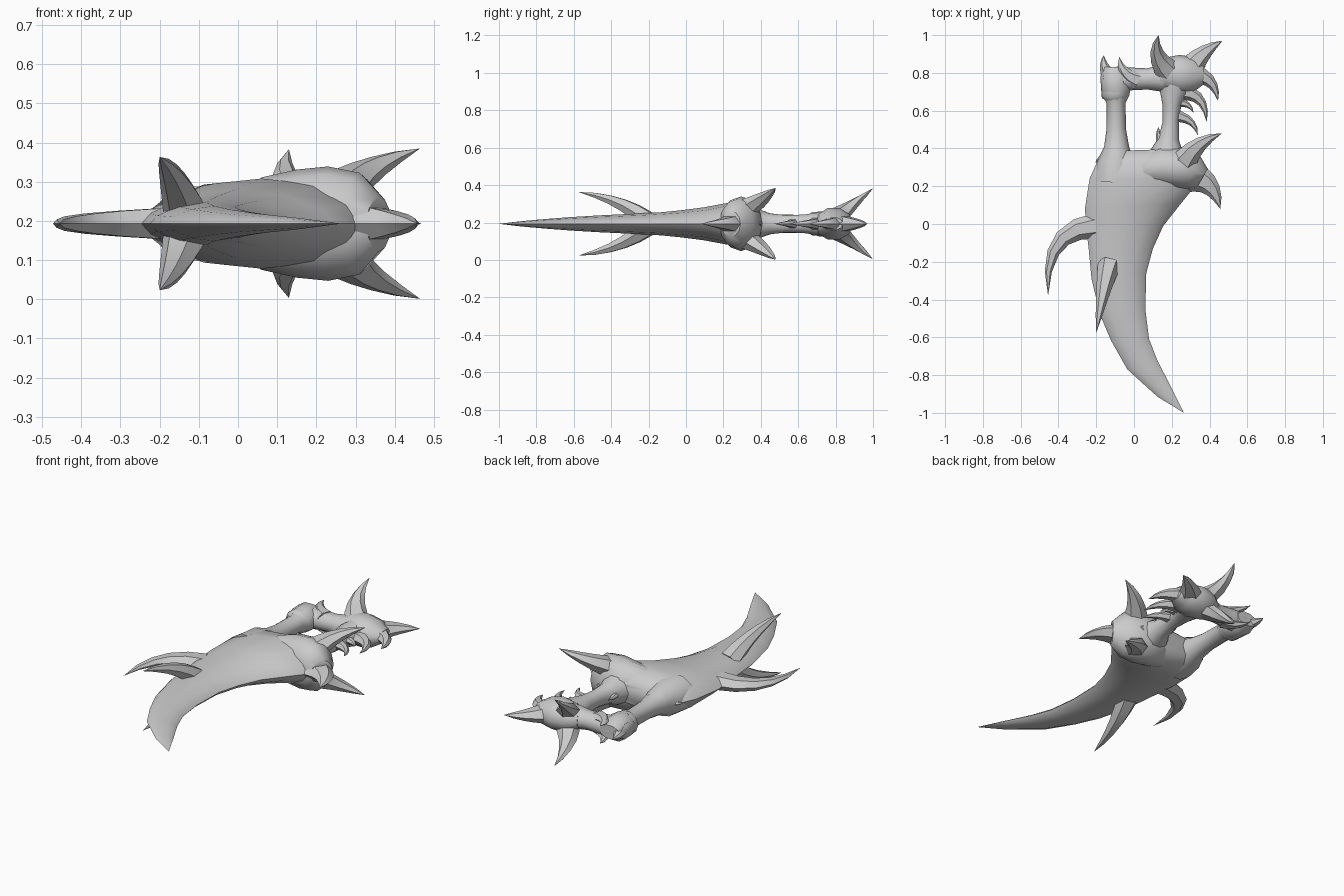
import bpy, bmesh, math
from mathutils import Vector

if "Cube" in bpy.data.objects:
    bpy.data.objects.remove(bpy.data.objects["Cube"])

ZC = 0.193  # symmetry plane height


def skin(name, rings, angle=45):
    """Skin closed rings of points into a capped solid."""
    bm = bmesh.new()
    vs = [[bm.verts.new(p) for p in r] for r in rings]
    n = len(vs[0])
    for a, b in zip(vs, vs[1:]):
        for i in range(n):
            j = (i + 1) % n
            bm.faces.new((a[i], a[j], b[j], b[i]))
    bm.faces.new(vs[0][::-1])
    bm.faces.new(vs[-1])
    bmesh.ops.remove_doubles(bm, verts=bm.verts, dist=0.0004)
    bmesh.ops.recalc_face_normals(bm, faces=bm.faces)
    me = bpy.data.meshes.new(name)
    bm.to_mesh(me)
    bm.free()
    ob = bpy.data.objects.new(name, me)
    bpy.context.collection.objects.link(ob)
    bpy.ops.object.select_all(action='DESELECT')
    bpy.context.view_layer.objects.active = ob
    ob.select_set(True)
    bpy.ops.object.shade_smooth_by_angle(angle=math.radians(angle))
    return ob


def tube(name, path, sizes, sides=8):
    """Elliptical tube: sizes are (half width in plane, half thickness)."""
    path = [Vector(p) for p in path]
    rings = []
    for i, (p, (w, t)) in enumerate(zip(path, sizes)):
        d = (path[min(i + 1, len(path) - 1)] - path[max(i - 1, 0)]).normalized()
        s = d.cross(Vector((0, 0, 1))).normalized()
        u = s.cross(d)
        rings.append([p + s * w * math.cos(k * math.tau / sides)
                      + u * t * math.sin(k * math.tau / sides) for k in range(sides)])
    return skin(name, rings)


def flat_tube(name, rows, sides=8):
    """Tube in the symmetry plane from rows of (x, y, half width, half thickness)."""
    return tube(name, [(x, y, ZC) for x, y, _, _ in rows], [(w, t) for _, _, w, t in rows], sides)


def spike(name, base, mid, tip, w, t, steps=5):
    """Curved tapering horn; points are (x, y, height off the symmetry plane)."""
    a, m, b = (Vector((p[0], p[1], p[2] + ZC)) for p in (base, mid, tip))
    c = 2 * m - (a + b) / 2
    path, sizes = [], []
    for i in range(steps + 1):
        s = i / steps
        path.append(a * (1 - s) ** 2 + c * 2 * s * (1 - s) + b * s * s)
        f = (1 - s) ** 0.8
        sizes.append((w * f, t * f))
    return tube(name, path, sizes, 6)


def spike_pair(name, *pts, w, t):
    for side, sg in (("upper", 1), ("lower", -1)):
        spike(f"{name}_{side}", *[(x, y, z * sg) for x, y, z in pts], w, t)


# curved blade and guard body: spine point, inner-edge point, half thickness
body = [
    (-.15, .385, .28, .40, .055), (-.19, .34, .33, .33, .105), (-.235, .24, .355, .24, .115),
    (-.26, .08, .25, .11, .088), (-.25, -.05, .155, -.01, .072), (-.24, -.13, .10, -.13, .062),
    (-.225, -.29, .065, -.26, .054), (-.18, -.48, .06, -.45, .045), (-.12, -.62, .08, -.61, .036),
    (-.035, -.77, .125, -.725, .026), (.125, -.915, .19, -.85, .014), (.265, -1.0, .265, -1.0, 0)]
rings = []
for row, (lx, ly, rx, ry, t) in enumerate(body):
    p = 1.0 if row < 3 else 1.4
    ring = []
    for k in range(12):
        a = k * math.tau / 12
        u, s = (1 + math.cos(a)) / 2, math.sin(a)
        z = t * math.copysign(abs(s) ** p, s)
        ring.append((lx + (rx - lx) * u, ly + (ry - ly) * u, ZC + z))
    rings.append(ring)
skin("blade_body", rings, 50)

# swollen guard shoulder
flat_tube("guard_shoulder", [(-.02, .24, .04, .06), (.06, .28, .09, .118), (.15, .30, .115, .138),
                             (.23, .295, .115, .146), (.31, .27, .10, .13), (.36, .24, .06, .07)], 12)

# handle posts and top bar
flat_tube("left_post", [(-.10, .22, .12, .10), (-.095, .33, .10, .098), (-.092, .41, .066, .065),
                        (-.094, .50, .052, .052), (-.095, .64, .050, .050), (-.095, .68, .07, .06),
                        (-.096, .71, .078, .07), (-.10, .78, .078, .07), (-.10, .83, .066, .04)], 10)
flat_tube("left_post_collar", [(-.10, .655, .054, .052), (-.10, .675, .072, .066),
                               (-.10, .70, .072, .066)], 10)
flat_tube("right_post", [(.18, .28, .14, .10), (.17, .38, .09, .085), (.185, .45, .055, .058),
                         (.195, .54, .043, .048), (.20, .63, .05, .052), (.21, .70, .075, .062),
                         (.22, .76, .08, .07)], 10)
flat_tube("top_bar", [(-.16, .765, .05, .045), (-.09, .768, .065, .06), (-.01, .768, .060, .055),
                      (.07, .768, .056, .052), (.14, .77, .07, .062), (.22, .785, .09, .07)], 10)
flat_tube("pommel", [(.12, .775, .065, .055), (.17, .79, .09, .080), (.24, .79, .105, .088),
                     (.31, .79, .095, .072), (.37, .79, .05, .035)], 10)

# large horns in the symmetry plane
spike("side_claw", (-.20, -.01, 0), (-.405, -.11, 0), (-.455, -.38, 0), .068, .045)
spike("guard_front_horn", (.31, .25, 0), (.405, .195, 0), (.457, .08, 0), .085, .055)
spike("pommel_horn", (.29, .81, 0), (.365, .90, 0), (.468, .97, 0), .075, .055)

# horns mirrored on both faces
spike_pair("blade_fang", (-.13, -.21, .02), (-.165, -.37, .115), (-.20, -.575, .17), w=.062, t=.055)
spike_pair("guard_horn", (.25, .30, .07), (.335, .41, .135), (.465, .48, .192), w=.075, t=.06)
spike_pair("pommel_crest", (.19, .80, .035), (.125, .895, .105), (.13, 1.0, .19), w=.07, t=.05)
spike_pair("bar_barb", (.02, .76, .03), (-.05, .805, .045), (-.078, .885, .05), w=.05, t=.03)

# small barbs along the handle
barbs = [((.33, .79), (.41, .745), (.445, .65), .05), ((.25, .70), (.35, .655), (.385, .54), .045),
         ((.20, .575), (.295, .545), (.338, .47), .035), ((.17, .40), (.135, .45), (.13, .515), .035),
         ((-.135, .79), (-.158, .84), (-.16, .893), .04), ((.20, .64), (.275, .635), (.315, .59), .03),
         ((-.13, .36), (-.175, .345), (-.205, .325), .03), ((-.13, .72), (-.155, .69), (-.165, .66), .03)]
for i, (a, m, b, w) in enumerate(barbs):
    spike(f"handle_barb_{i + 1}", (*a, 0), (*m, 0), (*b, 0), w, w * .85)
